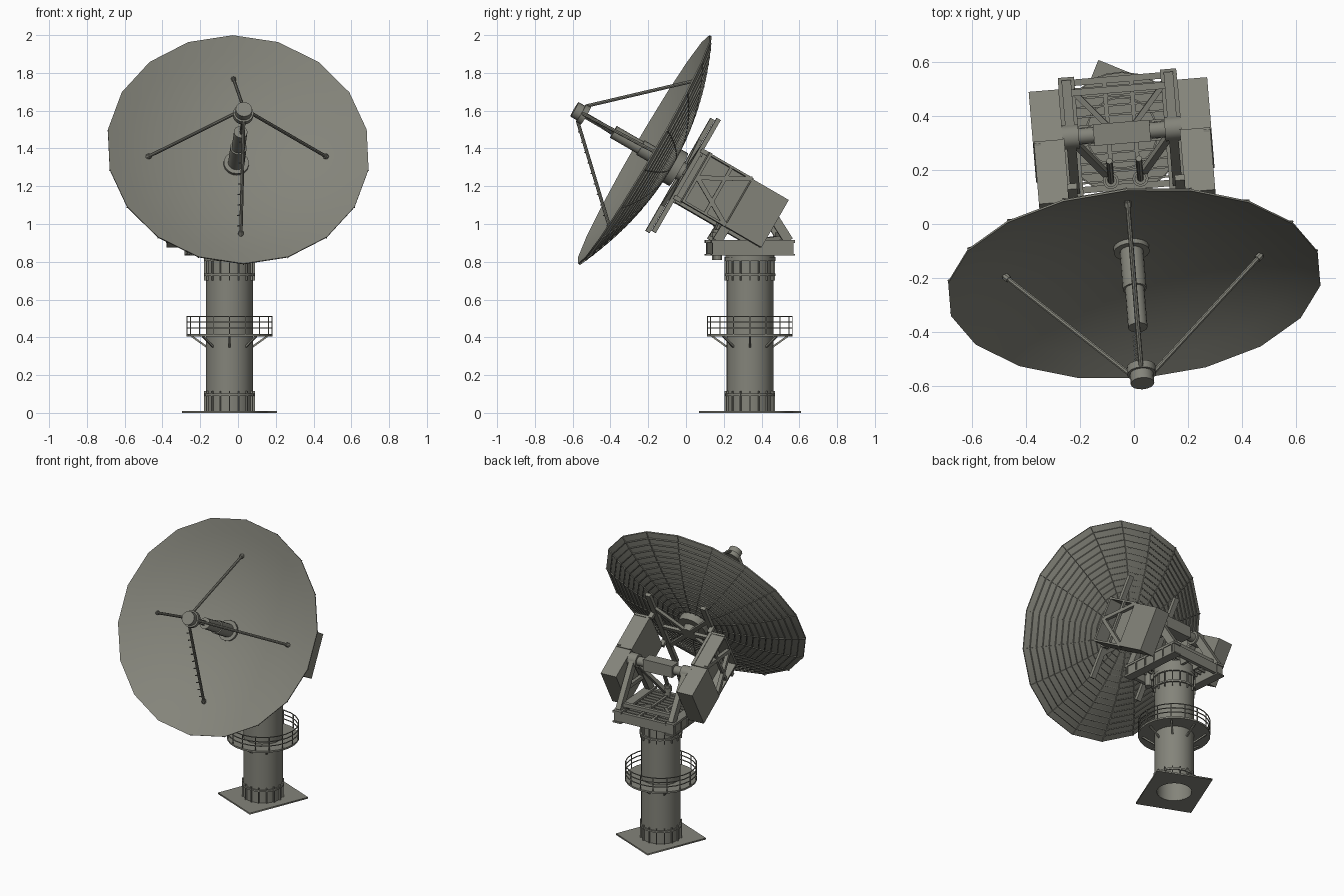
import bpy, bmesh, math
from mathutils import Matrix, Vector

if "Cube" in bpy.data.objects:
    bpy.data.objects.remove(bpy.data.objects["Cube"])

GREY = bpy.data.materials.new("warm_grey_metal")
GREY.diffuse_color = (0.23, 0.23, 0.195, 1)
GREY.use_nodes = True
GREY.node_tree.nodes["Principled BSDF"].inputs["Base Color"].default_value = GREY.diffuse_color

# Frames: tower (fixed), turntable (yawed), dish (tilted, +z along the beam)
TOWER = Matrix.Translation((-0.045, 0.338, 0))
YAW = TOWER @ Matrix.Rotation(math.radians(4.7), 4, 'Z')
DISH = YAW @ Matrix.Translation((0, -0.564, 1.395)) @ Matrix.Rotation(math.radians(60), 4, 'X')


class Part:
    """Collects primitives into one mesh object."""
    def __init__(self):
        self.bm = bmesh.new()

    def box(self, lo, hi):
        lo, hi = Vector(lo), Vector(hi)
        m = Matrix.Translation((lo + hi) / 2) @ Matrix.Diagonal((*(hi - lo), 1))
        bmesh.ops.create_cube(self.bm, size=1, matrix=m)

    def frame(self, p, q, hint):
        z = (q - p).normalized()
        x = Vector(hint)
        if abs(x.dot(z)) > 0.95:
            x = Vector((0, 1, 0))
        x = (x - z * x.dot(z)).normalized()
        m = Matrix((x, z.cross(x), z)).transposed().to_4x4()
        return Matrix.Translation((p + q) / 2) @ m

    def beam(self, p, q, w, d=None, hint=(1, 0, 0)):
        p, q = Vector(p), Vector(q)
        m = self.frame(p, q, hint) @ Matrix.Diagonal((w, d or w, (q - p).length, 1))
        bmesh.ops.create_cube(self.bm, size=1, matrix=m)

    def rod(self, p, q, r, n=8):
        p, q = Vector(p), Vector(q)
        bmesh.ops.create_cone(self.bm, cap_ends=True, segments=n, radius1=r, radius2=r,
                              depth=(q - p).length, matrix=self.frame(p, q, (1, 0, 0)))

    def lathe(self, prof, n):
        """Revolve a closed (radius, height) outline round z."""
        rings = []
        for k in range(n):
            a = math.pi / 2 + 2 * math.pi * k / n
            rings.append([self.bm.verts.new((r * math.cos(a), r * math.sin(a), z)) for r, z in prof])
        m = len(prof)
        for k in range(n):
            A, B = rings[k], rings[(k + 1) % n]
            for i in range(m):
                j = (i + 1) % m
                self.bm.faces.new((A[i], A[j], B[j], B[i]))

    def done(self, name, matrix):
        bmesh.ops.recalc_face_normals(self.bm, faces=self.bm.faces[:])
        me = bpy.data.meshes.new(name)
        self.bm.to_mesh(me)
        self.bm.free()
        me.materials.append(GREY)
        ob = bpy.data.objects.new(name, me)
        bpy.context.collection.objects.link(ob)
        ob.matrix_world = matrix
        bpy.ops.object.select_all(action='DESELECT')
        bpy.context.view_layer.objects.active = ob
        ob.select_set(True)
        bpy.ops.object.shade_smooth_by_angle(angle=math.radians(28))
        return ob


def polar(r, a, z):
    return (r * math.cos(a), r * math.sin(a), z)


def ring(r0, r1, z0, z1):
    return [(r0, z0), (r1, z0), (r1, z1), (r0, z1)]


# Base plate with a round hole under the tower
cu = bpy.data.curves.new("base_plate", 'CURVE')
cu.dimensions, cu.fill_mode, cu.extrude = '2D', 'BOTH', 0.005
outer = [(-.182, -.218), (.182, -.218), (.182, .218), (-.182, .218)]
hole = [polar(0.11, 2 * math.pi * k / 24, 0)[:2] for k in range(24)]
for pts in (outer, hole):
    s = cu.splines.new('POLY')
    s.points.add(len(pts) - 1)
    for pt, c in zip(s.points, pts):
        pt.co = (*c, 0, 1)
    s.use_cyclic_u = True
cu.materials.append(GREY)
plate = bpy.data.objects.new("base_plate", cu)
bpy.context.collection.objects.link(plate)
plate.matrix_world = TOWER @ Matrix.Translation((0, 0, .005)) @ Matrix.Rotation(math.radians(-22), 4, 'Z')

# Tower tube, collars and gussets
p = Part()
p.lathe(ring(0.11, 0.124, 0.002, 0.82), 24)
for z0, z1, r in ((0.09, 0.102, .133), (0.725, 0.737, .135), (0.805, 0.825, .135)):
    p.lathe(ring(0.118, r, z0, z1), 24)
p.lathe(ring(0.005, 0.125, 0.815, 0.832), 24)
for k in range(16):
    a = 2 * math.pi * k / 16
    for z0, z1 in ((0.01, 0.115), (0.7, 0.81)):
        p.beam(polar(.126, a, z0), polar(.126, a, z1), 0.016, 0.006, hint=polar(1, a, 0))
p.done("tower", TOWER)

# Balcony with railing and brackets
p = Part()
p.lathe(ring(0.122, 0.227, 0.405, 0.417), 24)
for z in (0.45, 0.48, 0.51):
    p.lathe(ring(0.222, 0.227, z - 0.0025, z + 0.0025), 24)
for k in range(16):
    a = 2 * math.pi * k / 16
    p.beam(polar(.2245, a, .41), polar(.2245, a, .51), 0.005)
    if k % 2 == 0:
        p.beam(polar(.122, a, .35), polar(.2, a, .406), 0.01, hint=(0, 0, 1))
p.done("balcony", TOWER)

# Turntable platform: perimeter beams, rails and grating bars
p = Part()
for s in (-1, 1):
    p.box((s * .19 - .025, -.215, .84), (s * .19 + .025, .215, .905))
    p.box((-.2, s * .2 - .012, .84), (.2, s * .2 + .012, .905))
    p.box((s * .19 - .03, -.222, .9), (s * .19 + .03, .222, .915))
    p.box((s * .19 - .03, -.222, .832), (s * .19 + .03, .222, .842))
    p.box((s * .05 - .008, -.2, .85), (s * .05 + .008, .2, .905))
    for i in range(6):
        y = -.2 + .08 * i
        p.box((s * .217 - .004, y - .004, .835), (s * .217 + .004, y + .004, .91))
for i in range(11):
    y = -.175 + .035 * i
    p.box((-.17, y - .004, .885), (.17, y + .004, .9))
p.rod((0, 0, .825), (0, 0, .88), .13, 24)
p.done("turntable", YAW)

# Yoke: two A-frames carrying the elevation shaft
p = Part()
for s in (-1, 1):
    for t in (-1, 1):
        p.beam((s * .19, t * .19, .91), (s * .19, t * .02, 1.18), .035, .05)
    p.beam((s * .19, -.1, 1.03), (s * .19, .1, 1.03), .025)
    p.rod((s * .16, 0, 1.18), (s * .23, 0, 1.18), .045, 16)
    p.beam((s * .17, -.03, 1.13), (s * .06, -.16, .93), .025)
    p.beam((s * .17, .17, .93), (s * .05, .03, .91), .02)
p.box((-.19, .15, .93), (.19, .175, .955))
p.rod((-.3, 0, 1.18), (.3, 0, 1.18), .03, 16)
p.box((-.105, -.04, 1.14), (.105, .04, 1.22))
p.done("yoke", YAW)

# Drive motors
p = Part()
for s in (-1, 1):
    p.rod((s * .055, -.175, .81), (s * .055, -.175, .97), .022, 12)
    p.rod((s * .055, -.175, .93), (s * .055, -.175, .955), .03, 12)
    p.rod((s * .055, -.175, .97), (s * .055, -.1, 1.14), .012, 8)
p.done("drive_motors", YAW)

# Counterweight arms: solid rear block, recessed panel and outer truss
for s, side in ((-1, "left"), (1, "right")):
    p = Part()
    def b(u0, u1, v0, v1, w0, w1):
        p.box((min(s * u0, s * u1), v0, w0), (max(s * u0, s * u1), v1, w1))
    b(.22, .332, -.15, .14, -.778, -.555)
    b(.215, .235, -.15, .15, -.56, -.29)
    for v in (-.145, .14):
        b(.23, .328, v - .006, v + .006, -.56, -.29)
        p.beam((s * .315, v, -.555), (s * .315, 0, -.3), .024)
        b(.2, .23, v - .012, v + .012, -.3, -.25)
    p.beam((s * .315, -.14, -.43), (s * .315, .14, -.43), .018)
    b(.23, .328, -.15, .15, -.305, -.29)
    p.done(side + "_counterweight_arm", DISH)

# Back frame: two long bars, crossed braces and the hub
p = Part()
for s in (-1, 1):
    p.box((s * .2 - .018, -.36, -.262), (s * .2 + .018, .33, -.238))
    p.beam((s * .2, .2, -.25), (-s * .2, -.2, -.25), .025, .02)
p.box((-.2, -.015, -.26), (.2, .015, -.24))
p.rod((0, 0, -.26), (0, 0, -.15), .05, 16)
p.rod((0, 0, -.215), (0, 0, -.165), .1, 24)
p.done("back_frame", DISH)

# Reflector dish: 18-sided parabolic shell
R, DEPTH, N = 0.698, 0.16, 18
def bowl(r):
    return -DEPTH * (1 - (r / R) ** 2)
radii = [.004] + [R * i / 8 for i in range(1, 9)]
p = Part()
p.lathe([(r, bowl(r)) for r in radii] + [(r, bowl(r) - .008) for r in reversed(radii)], N)
p.done("reflector_dish", DISH)

# Ribs on the back of the dish
p = Part()
for i in range(3, 18):
    r = R * i / 18
    p.lathe(ring(r - .003, r + .003, bowl(r) - .014, bowl(r) - .005), N)
for k in range(N):
    a = math.pi / 2 + 2 * math.pi * k / N
    for r0, r1 in zip(radii[1:], radii[2:]):
        p.beam(polar(r0, a, bowl(r0) - .009), polar(r1, a, bowl(r1) - .009), .009, .005, hint=(0, 0, 1))
p.done("dish_back_ribs", DISH)

# Feed tube and signal rods
p = Part()
p.rod((0, 0, -.16), (0, 0, -.14), .067, 18)
p.rod((0, 0, -.15), (0, 0, .02), .044, 16)
p.rod((0, 0, .02), (0, 0, .185), .036, 16)
for s in (-1, 1):
    p.rod((0, s * .012, .18), (0, s * .012, .37), .004, 6)
p.done("feed_tube", DISH)

# Secondary reflector head
p = Part()
p.rod((0, 0, .355), (0, 0, .385), .054, 16)
p.rod((0, 0, .38), (0, 0, .425), .044, 16)
p.done("feed_head", DISH)

# Four support legs, the lower one with climbing pegs
p = Part()
for k in range(4):
    a = k * math.pi / 2
    top, foot = Vector(polar(.045, a, .38)), Vector(polar(.48, a, bowl(.48)))
    p.rod(top, foot, .009)
    p.rod(foot.lerp(top, .01), foot.lerp(top, .04), .014)
    if k == 3:
        for i in range(1, 11):
            c = top.lerp(foot, i / 11)
            p.beam(c, c + Vector((-.022, -.008, .008)), .005)
p.done("support_legs", DISH)
